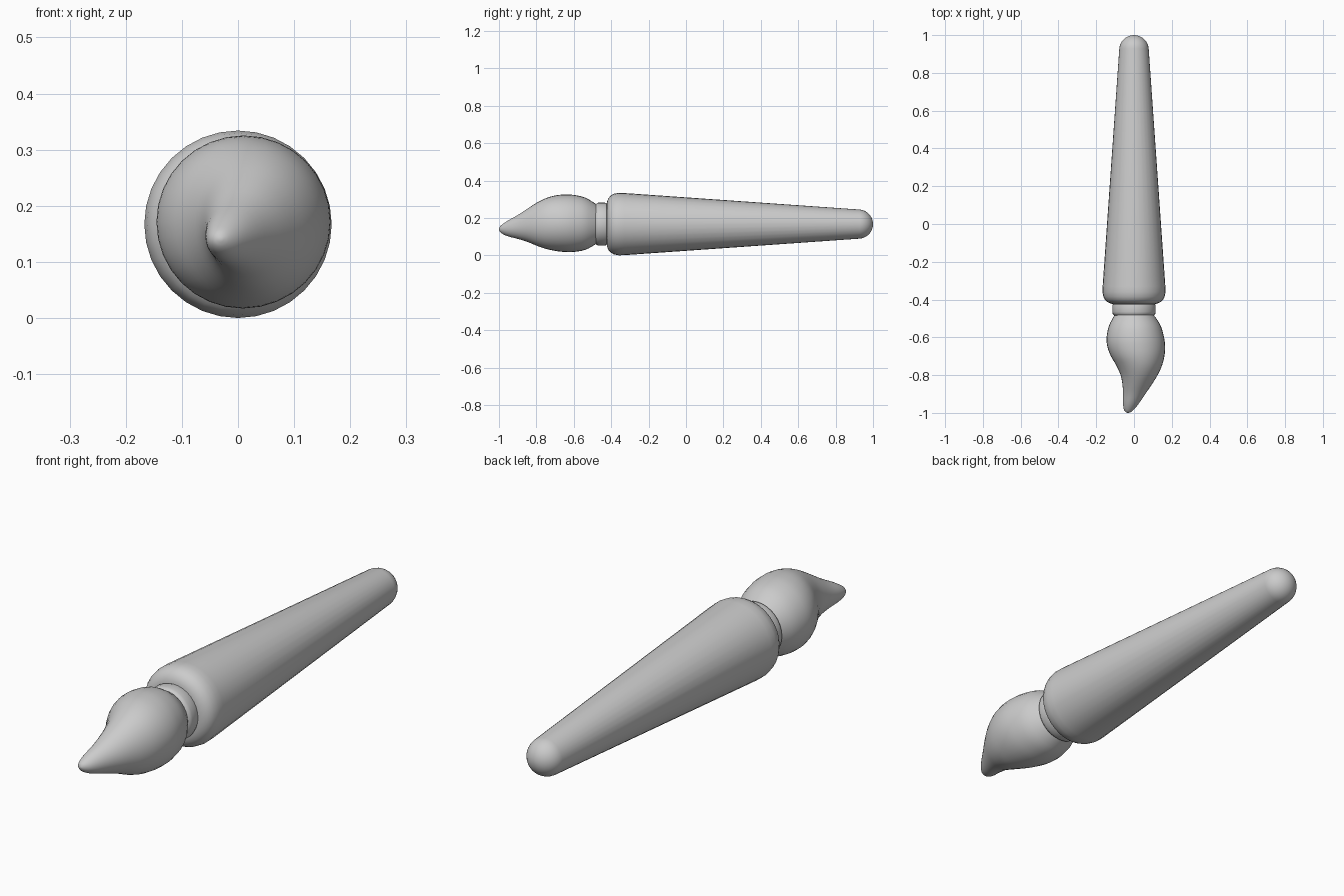
import bpy, bmesh, math
from mathutils import Vector

cube = bpy.data.objects.get("Cube")
if cube:
    bpy.data.objects.remove(cube, do_unlink=True)

SIDES = 32
AXIS = 0.167  # height of the centre line

grey = bpy.data.materials.new("plain grey")
grey.use_nodes = True
colour = (0.6, 0.6, 0.6, 1)
grey.diffuse_color = colour
grey.node_tree.nodes["Principled BSDF"].inputs["Base Color"].default_value = colour


def smooth_rings(rings, steps=3):
    """Catmull-Rom interpolation through the control rings."""
    pts = [Vector(r) for r in rings]
    pts = [pts[0]] + pts + [pts[-1]]
    out = []
    for a, b, c, d in zip(pts, pts[1:], pts[2:], pts[3:]):
        for s in range(steps):
            t = s / steps
            out.append(0.5 * (2 * b + (c - a) * t + (2 * a - 5 * b + 4 * c - d) * t ** 2
                              + (3 * b - a - 3 * c + d) * t ** 3))
    return out + [pts[-1]]


def loft(name, rings):
    """Skin elliptical rings given as y, left x, right x, low z, high z."""
    bm = bmesh.new()
    loops = []
    for y, x0, x1, z0, z1 in rings:
        loop = []
        for i in range(SIDES):
            a = math.tau * i / SIDES
            loop.append(bm.verts.new(((x0 + x1) / 2 + (x1 - x0) / 2 * math.cos(a), y,
                                      (z0 + z1) / 2 + (z1 - z0) / 2 * math.sin(a))))
        loops.append(loop)
    for a, b in zip(loops, loops[1:]):
        for i in range(SIDES):
            j = (i + 1) % SIDES
            bm.faces.new((a[i], a[j], b[j], b[i]))
    bm.faces.new(loops[0])
    bm.faces.new(loops[-1])
    bmesh.ops.recalc_face_normals(bm, faces=bm.faces[:])
    mesh = bpy.data.meshes.new(name)
    bm.to_mesh(mesh)
    bm.free()
    mesh.materials.append(grey)
    obj = bpy.data.objects.new(name, mesh)
    bpy.context.collection.objects.link(obj)
    bpy.ops.object.select_all(action='DESELECT')
    obj.select_set(True)
    bpy.context.view_layer.objects.active = obj
    bpy.ops.object.shade_smooth_by_angle(angle=math.radians(40))
    return obj


def turned(name, profile):
    """Round part from (y, radius) pairs."""
    return loft(name, [(y, -r, r, AXIS - r, AXIS + r) for y, r in profile])


# Tapered handle with a rounded shoulder and a domed end
handle = [(-0.424, 0.1), (-0.422, 0.12), (-0.415, 0.138), (-0.402, 0.153),
          (-0.385, 0.162), (-0.36, 0.167), (-0.33, 0.166)]
for k in range(10):
    a = math.radians(5 + 9 * k)
    handle.append((0.922 + 0.078 * math.sin(a), 0.078 * math.cos(a)))
turned("handle", handle)

# Collar between handle and bristles
turned("collar", [(-0.485, 0.09), (-0.483, 0.106), (-0.475, 0.113), (-0.465, 0.115),
                  (-0.435, 0.115), (-0.425, 0.112), (-0.418, 0.1)])

# Bristles: a full belly swept sideways and down to a blunt tip
bristles = [
    (-0.47, -0.095, 0.095, 0.07, 0.265),
    (-0.49, -0.108, 0.111, 0.055, 0.28),
    (-0.54, -0.133, 0.142, 0.029, 0.309),
    (-0.6, -0.145, 0.159, 0.018, 0.323),
    (-0.65, -0.141, 0.165, 0.018, 0.325),
    (-0.7, -0.122, 0.161, 0.024, 0.32),
    (-0.75, -0.093, 0.148, 0.035, 0.305),
    (-0.8, -0.071, 0.125, 0.052, 0.28),
    (-0.85, -0.061, 0.094, 0.073, 0.248),
    (-0.9, -0.058, 0.06, 0.088, 0.215),
    (-0.95, -0.058, 0.026, 0.101, 0.187),
    (-0.98, -0.054, 0.002, 0.114, 0.167),
    (-0.995, -0.045, -0.016, 0.127, 0.154),
    (-1.0, -0.034, -0.028, 0.138, 0.143),
]
loft("bristles", smooth_rings(bristles))
